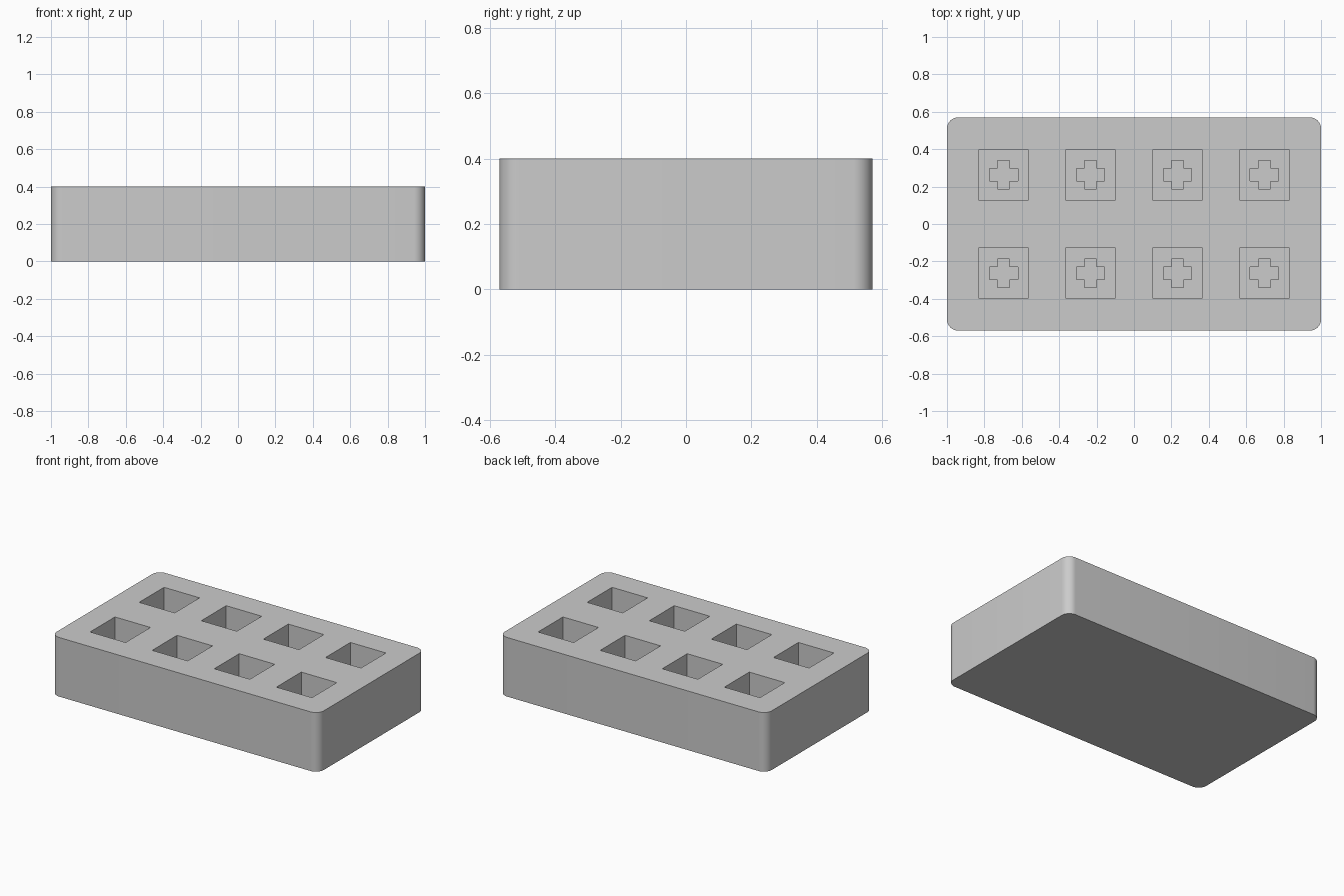
import bpy
import bmesh

if "Cube" in bpy.data.objects:
    bpy.data.objects.remove(bpy.data.objects["Cube"], do_unlink=True)

WIDTH, DEPTH, HEIGHT, RADIUS = 2.0, 1.14, 0.40, 0.06
PITCH_X, PITCH_Y = 0.465, 0.525
POCKET, POCKET_FLOOR = 0.266, 0.20
CROSS, ARM, CROSS_FLOOR = 0.152, 0.066, 0.10
CENTRES = [((i - 1.5) * PITCH_X, (j - 0.5) * PITCH_Y) for i in range(4) for j in range(2)]

grey = bpy.data.materials.new("plain_grey")
grey.use_nodes = True
grey.diffuse_color = (0.6, 0.6, 0.6, 1)
grey.node_tree.nodes["Principled BSDF"].inputs["Base Color"].default_value = grey.diffuse_color


def rectangle(w, d):
    return [(-w / 2, -d / 2), (w / 2, -d / 2), (w / 2, d / 2), (-w / 2, d / 2)]


def plus(size, arm):
    # One quadrant's three corners, turned four times
    a, s = arm / 2, size / 2
    points = []
    corner = [(s, -a), (s, a), (a, a)]
    for _ in range(4):
        points += corner
        corner = [(-y, x) for x, y in corner]
    return points


def prisms(name, outline, centres, bottom, top, radius=0):
    bm = bmesh.new()
    for cx, cy in centres:
        base = bm.faces.new([bm.verts.new((cx + x, cy + y, bottom)) for x, y in outline])
        new = bmesh.ops.extrude_face_region(bm, geom=[base])["geom"]
        bmesh.ops.translate(bm, vec=(0, 0, top - bottom),
                            verts=[v for v in new if isinstance(v, bmesh.types.BMVert)])
    if radius:
        upright = [e for e in bm.edges if abs(e.verts[0].co.z - e.verts[1].co.z) > radius]
        bmesh.ops.bevel(bm, geom=upright, offset=radius, segments=10, profile=0.5,
                        affect="EDGES")
    bmesh.ops.recalc_face_normals(bm, faces=bm.faces)
    mesh = bpy.data.meshes.new(name)
    bm.to_mesh(mesh)
    bm.free()
    mesh.materials.append(grey)
    obj = bpy.data.objects.new(name, mesh)
    bpy.context.collection.objects.link(obj)
    return obj


# Block with rounded upright corners
block = prisms("holder_block", rectangle(WIDTH, DEPTH), [(0, 0)], 0, HEIGHT, RADIUS)

# Square pockets, each with a cross-shaped socket in its floor
cutters = [
    prisms("pocket_cutter", rectangle(POCKET, POCKET), CENTRES, POCKET_FLOOR, HEIGHT + 0.1),
    prisms("cross_cutter", plus(CROSS, ARM), CENTRES, CROSS_FLOOR, HEIGHT + 0.05),
]
bpy.ops.object.select_all(action="DESELECT")
block.select_set(True)
bpy.context.view_layer.objects.active = block
for cutter in cutters:
    cutter.hide_render = True
    cut = block.modifiers.new(cutter.name, "BOOLEAN")
    cut.operation = "DIFFERENCE"
    cut.solver = "EXACT"
    cut.object = cutter
    bpy.ops.object.modifier_apply(modifier=cut.name)
    bpy.data.objects.remove(cutter, do_unlink=True)

bpy.ops.object.shade_smooth_by_angle()
